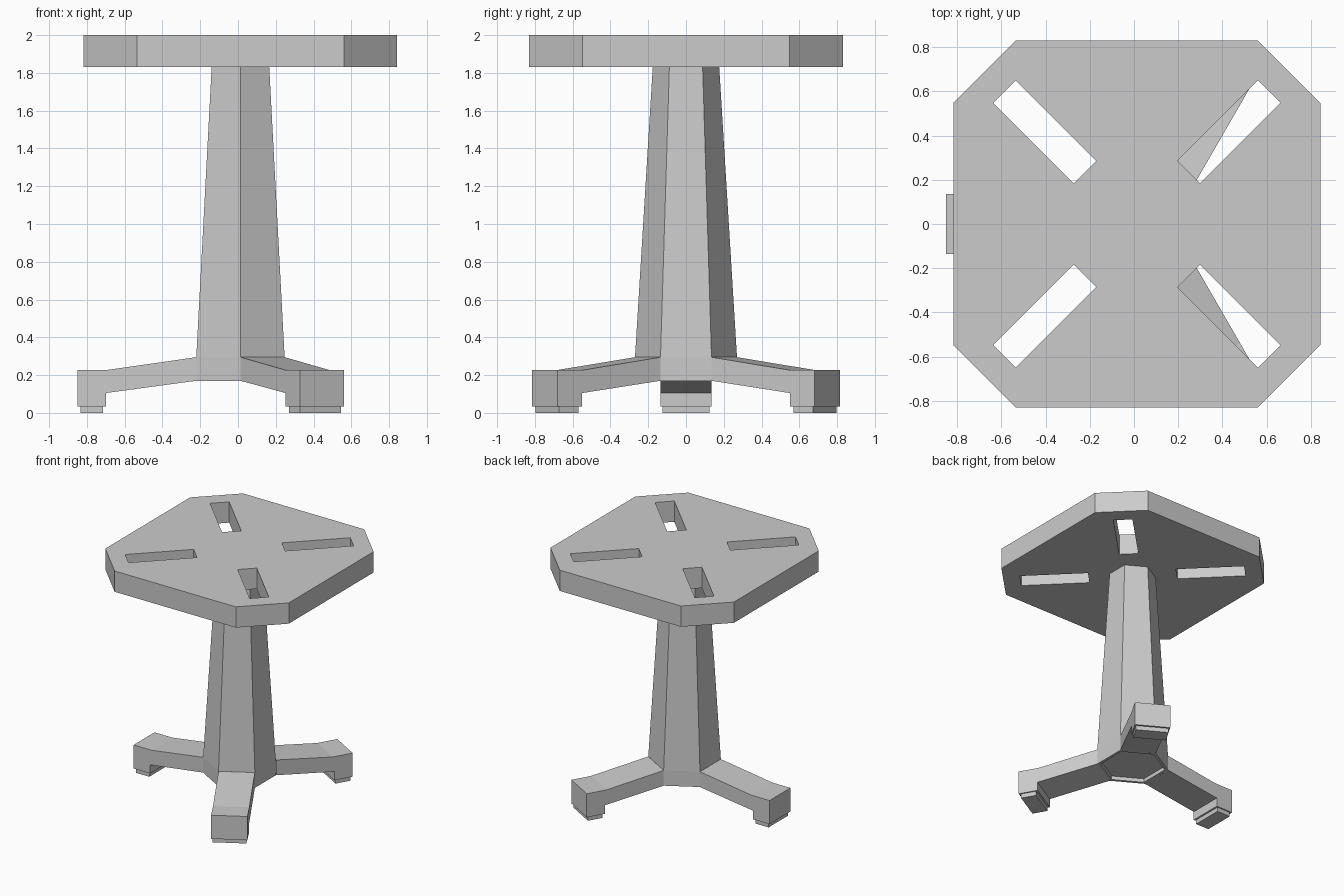
import bpy, bmesh
from math import radians, sin, cos
from mathutils import Matrix

if "Cube" in bpy.data.objects:
    bpy.data.objects.remove(bpy.data.objects["Cube"])

CX = 0.013               # x of the column axis
R, APO, HALF = 0.27, 0.234, 0.135   # hub radius, apothem, half leg width
LEG_ANGLES = (60, 180, 300)


def finish(bm, name):
    bmesh.ops.remove_doubles(bm, verts=bm.verts, dist=1e-4)
    bmesh.ops.recalc_face_normals(bm, faces=bm.faces)
    me = bpy.data.meshes.new(name)
    bm.to_mesh(me)
    bm.free()
    ob = bpy.data.objects.new(name, me)
    ob.location.x = CX
    bpy.context.collection.objects.link(ob)
    return ob


def prism(bm, outline, a, b, place):
    """Extrude a closed outline; place(point, t) gives the 3D position."""
    lo = [bm.verts.new(place(p, a)) for p in outline]
    hi = [bm.verts.new(place(p, b)) for p in outline]
    n = len(outline)
    faces = [bm.faces.new((lo[i], lo[(i + 1) % n], hi[(i + 1) % n], hi[i])) for i in range(n)]
    bm.faces.new(lo[::-1])
    bm.faces.new(hi)
    return faces, lo + hi


def flat(p, t):
    return (p[0], p[1], t)


# Pedestal: tapered hexagonal column, hub and recessed underside
bm = bmesh.new()
rings = []
for r, z in ((0.176, 1.83), (R, 0.295), (R, 0.17), (0.245, 0.17), (0.245, 0.2)):
    rings.append([bm.verts.new((r * cos(radians(30 + 60 * i)), r * sin(radians(30 + 60 * i)), z))
                  for i in range(6)])
for k in range(4):
    for i in range(6):
        if k == 1 and 60 * (i + 1) in LEG_ANGLES:
            continue     # open side where a leg joins
        j = (i + 1) % 6
        bm.faces.new((rings[k][i], rings[k][j], rings[k + 1][j], rings[k + 1][i]))
bm.faces.new(rings[-1])

# Three legs joined to the hub
leg_profile = [(APO, 0.17), (APO, 0.295), (0.70, 0.228), (0.863, 0.228),
               (0.863, 0.035), (0.713, 0.035), (0.713, 0.105)]
for a in LEG_ANGLES:
    faces, verts = prism(bm, leg_profile, -HALF, HALF, lambda p, t: (p[0], t, p[1]))
    bm.faces.remove(faces[0])
    bmesh.ops.rotate(bm, verts=verts, cent=(0, 0, 0), matrix=Matrix.Rotation(radians(a), 3, 'Z'))
finish(bm, "pedestal_with_legs")

# Foot pads
pad = [(0.728, -0.125), (0.848, -0.125), (0.848, 0.125), (0.728, 0.125)]
for n, a in enumerate(LEG_ANGLES):
    bm = bmesh.new()
    prism(bm, pad, 0, 0.035, flat)
    finish(bm, f"foot_pad_{n + 1}").rotation_euler.z = radians(a)

# Octagonal top
S, C = 0.83, 0.548
bm = bmesh.new()
prism(bm, [(S, -C), (S, C), (C, S), (-C, S), (-S, C), (-S, -C), (-C, -S), (C, -S)], 1.83, 2.0, flat)
top = finish(bm, "table_top")

# Four diagonal slots cut through the top
bm = bmesh.new()
slot = [(0.332, -0.072), (0.847, -0.072), (0.847, 0.072), (0.332, 0.072)]
for i in range(4):
    _, verts = prism(bm, slot, 1.7, 2.1, flat)
    bmesh.ops.rotate(bm, verts=verts, cent=(0, 0, 0),
                     matrix=Matrix.Rotation(radians(45 + 90 * i), 3, 'Z'))
cutter = finish(bm, "slot_cutter")
cutter.hide_render = True
mod = top.modifiers.new("slots", 'BOOLEAN')
mod.operation = 'DIFFERENCE'
mod.solver = 'EXACT'
mod.object = cutter
bpy.context.view_layer.objects.active = top
bpy.ops.object.modifier_apply(modifier=mod.name)
bpy.data.objects.remove(cutter)
